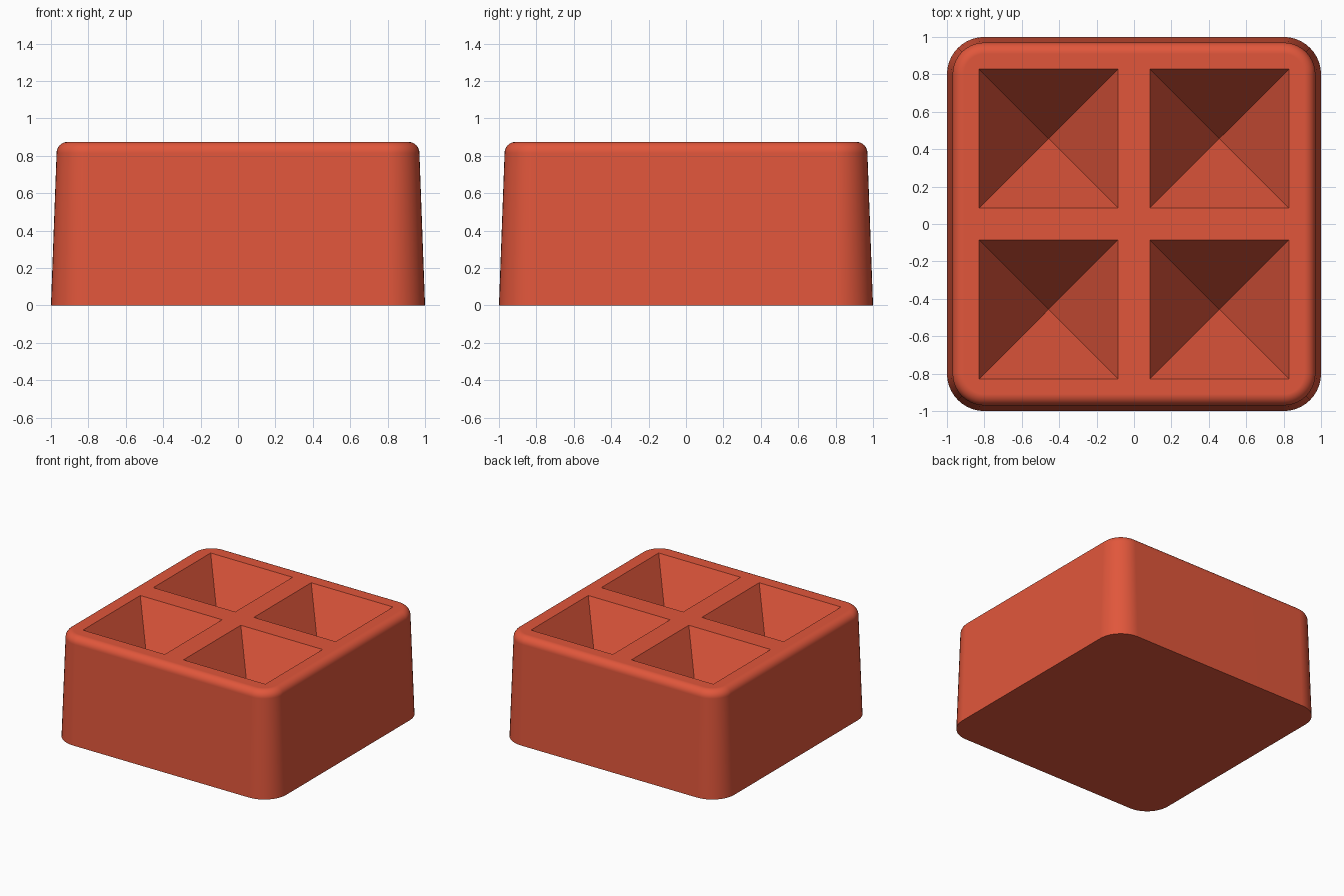
import bpy
import bmesh
from math import sin, cos, pi, radians

HEIGHT = 0.875
ROUND = 0.06       # rounding of the upper rim
PIT_HALF = 0.372   # half width of each pit opening
PIT_CENTRE = 0.457
PIT_DEPTH = 0.74

cube = bpy.data.objects.get("Cube")
if cube:
    bpy.data.objects.remove(cube, do_unlink=True)

# Material
clay = bpy.data.materials.new("terracotta red")
clay.use_nodes = True
colour = (0.75, 0.094, 0.044, 1)
clay.diffuse_color = colour
bsdf = clay.node_tree.nodes["Principled BSDF"]
bsdf.inputs["Base Color"].default_value = colour


def add_object(name, bm):
    bmesh.ops.recalc_face_normals(bm, faces=bm.faces)
    mesh = bpy.data.meshes.new(name)
    bm.to_mesh(mesh)
    bm.free()
    mesh.materials.append(clay)
    obj = bpy.data.objects.new(name, mesh)
    bpy.context.collection.objects.link(obj)
    return obj


def rounded_square(bm, half, radius, z, steps=10):
    ring = []
    for corner in range(4):
        start = corner * pi / 2
        cx = (half - radius) * (1 if corner in (0, 3) else -1)
        cy = (half - radius) * (1 if corner < 2 else -1)
        for i in range(steps + 1):
            a = start + i / steps * pi / 2
            ring.append(bm.verts.new((cx + radius * cos(a), cy + radius * sin(a), z)))
    return ring


# Tapered block with rounded corners and a rounded upper rim
bm = bmesh.new()
profile = [(1.0, 0.0)]
for i in range(9):
    a = i / 8 * pi / 2
    profile.append((0.97 - ROUND + ROUND * cos(a), HEIGHT - ROUND + ROUND * sin(a)))
rings = [rounded_square(bm, half, half - 0.8, z) for half, z in profile]
for low, high in zip(rings, rings[1:]):
    for i in range(len(low)):
        j = (i + 1) % len(low)
        bm.faces.new((low[i], low[j], high[j], high[i]))
bm.faces.new(rings[0])
bm.faces.new(rings[-1])
block = add_object("block", bm)

# Four inverted pyramids, reaching above the top, to cut the pits
bm = bmesh.new()
grow = 1.1
half = PIT_HALF * grow
top = HEIGHT + PIT_DEPTH * (grow - 1)
for sx in (-1, 1):
    for sy in (-1, 1):
        x, y = sx * PIT_CENTRE, sy * PIT_CENTRE
        tip = bm.verts.new((x, y, HEIGHT - PIT_DEPTH))
        rim = [bm.verts.new((x + dx * half, y + dy * half, top))
               for dx, dy in ((-1, -1), (1, -1), (1, 1), (-1, 1))]
        bm.faces.new(rim)
        for i in range(4):
            bm.faces.new((rim[i], tip, rim[(i + 1) % 4]))
cutter = add_object("pit_cutter", bm)
cutter.hide_render = True

# Cut the pits and smooth the rounded edges
bpy.ops.object.select_all(action="DESELECT")
block.select_set(True)
bpy.context.view_layer.objects.active = block
cut = block.modifiers.new("pits", "BOOLEAN")
cut.operation = "DIFFERENCE"
cut.solver = "EXACT"
cut.object = cutter
bpy.ops.object.modifier_apply(modifier=cut.name)
bpy.data.objects.remove(cutter, do_unlink=True)
bpy.ops.object.shade_smooth_by_angle(angle=radians(30))
weighted = block.modifiers.new("clean_shading", "WEIGHTED_NORMAL")
weighted.keep_sharp = True
